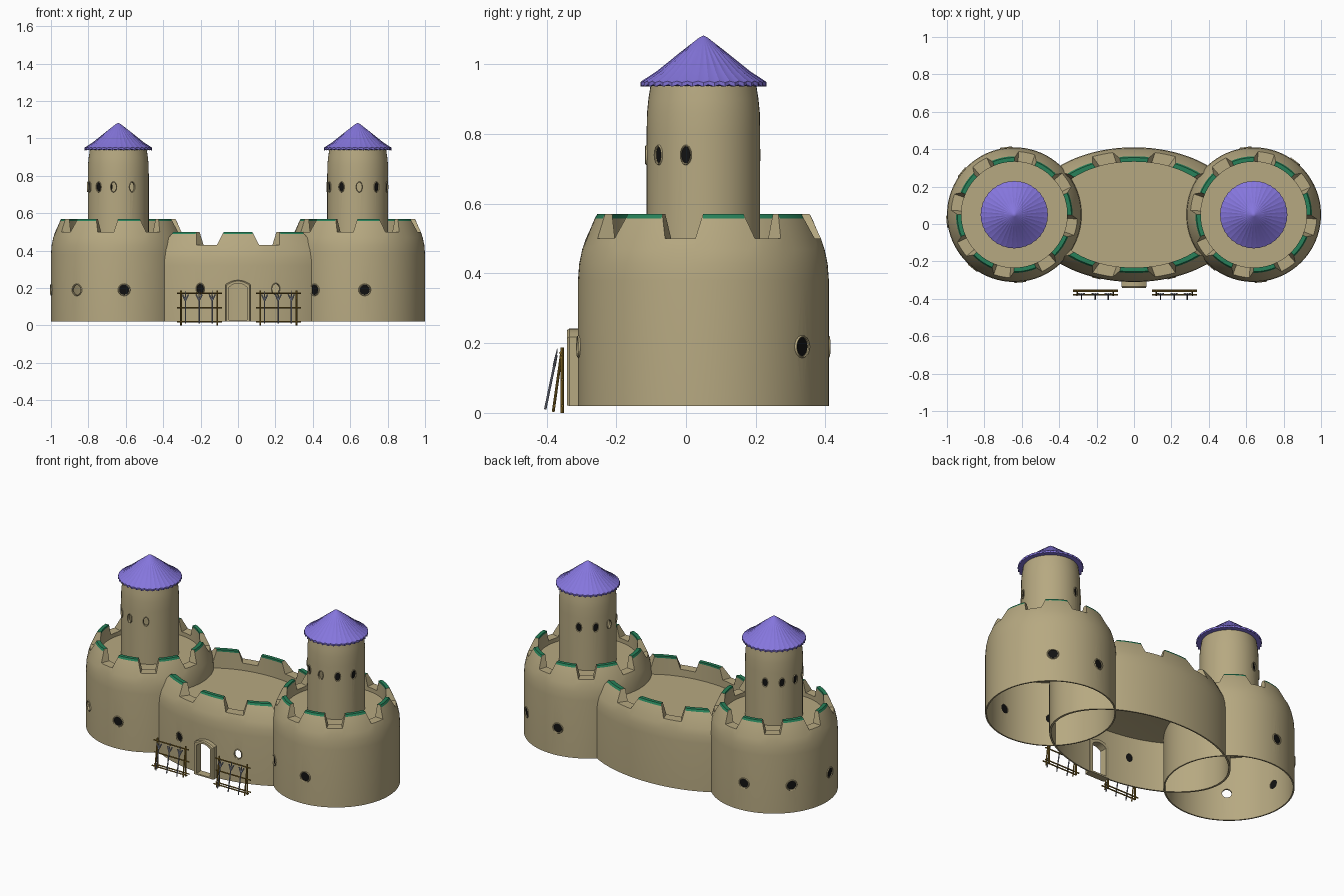
import bpy, bmesh, math
from mathutils import Matrix, Vector

if "Cube" in bpy.data.objects:
    bpy.data.objects.remove(bpy.data.objects["Cube"])

def material(name, rgb):
    m = bpy.data.materials.new(name)
    m.diffuse_color = (*rgb, 1)
    m.use_nodes = True
    m.node_tree.nodes["Principled BSDF"].inputs["Base Color"].default_value = m.diffuse_color
    return m

STONE = material("sand_stone", (0.47, 0.395, 0.22))
GREEN = material("green_cap", (0.02, 0.22, 0.10))
PURPLE = material("purple_roof", (0.235, 0.18, 0.72))
WOOD = material("golden_wood", (0.25, 0.15, 0.02))
STEEL = material("grey_steel", (0.27, 0.29, 0.36))
BLACK = material("black_opening", (0.006, 0.006, 0.006))

def finish(name, bm, mats, angle=35):
    bmesh.ops.remove_doubles(bm, verts=bm.verts, dist=1e-5)
    bmesh.ops.recalc_face_normals(bm, faces=bm.faces)
    me = bpy.data.meshes.new(name)
    bm.to_mesh(me)
    bm.free()
    for m in mats:
        me.materials.append(m)
    ob = bpy.data.objects.new(name, me)
    bpy.context.collection.objects.link(ob)
    if angle:
        smooth(ob, angle)
    return ob

def smooth(ob, angle=35):
    bpy.ops.object.select_all(action='DESELECT')
    ob.select_set(True)
    bpy.context.view_layer.objects.active = ob
    bpy.ops.object.shade_smooth_by_angle(angle=math.radians(angle))

def lathe(bm, n, prof, M, offset=0.0, paint=None):
    """Revolve a closed loop of (r, z); prof(i) gives the loop for column i."""
    cols = []
    for i in range(n):
        t = offset + 2 * math.pi * i / n
        cols.append([bm.verts.new(M @ Vector((r * math.cos(t), r * math.sin(t), z))) for r, z in prof(i)])
    for i in range(n):
        a, b, p = cols[i], cols[(i + 1) % n], prof(i)
        for k in range(len(a)):
            l = (k + 1) % len(a)
            if p[k][0] == 0 and p[l][0] == 0:
                continue
            f = bm.faces.new((a[k], b[k], b[l], a[l]))
            if paint:
                f.material_index = paint(i, k)

def cut(ob, bm):
    c = finish("cutter", bm, [], 0)
    mod = ob.modifiers.new("openings", 'BOOLEAN')
    mod.operation, mod.solver, mod.object = 'DIFFERENCE', 'EXACT', c
    deps = bpy.context.evaluated_depsgraph_get()
    me = bpy.data.meshes.new_from_object(ob.evaluated_get(deps))
    ob.modifiers.clear()
    ob.data = me
    bpy.data.objects.remove(c)
    smooth(ob)

# Crenellated wall with a floor inside, open underneath
def wall(name, cx, sx, merlons, offset, gap, top, floor, bend):
    n = 12 * merlons
    R, inner = 0.36, 0.283
    off = math.radians(offset)
    def raised(i):
        i %= n
        d = min(i % 12, 12 - i % 12)
        if sx > 1 and abs(math.cos(off + 2 * math.pi * i / n)) * 0.48 > 0.38:
            return False   # end merlons are swallowed by the towers
        return d <= 3
    def rad(z):
        return R - 0.055 * (max(0, z - bend) / (top - bend)) ** 2
    def prof(i):
        t = top if raised(i) else gap
        zs = [0.02, bend, bend + (gap - bend) * .4, bend + (gap - bend) * .75, t - 0.012, t]
        return [(rad(z), z) for z in zs] + [(inner, t), (inner, t - 0.012), (inner, floor), (0, floor),
                (0, floor - .008), (R - .008, floor - .06), (R - .008, 0.02)]
    def paint(i, k):
        return 1 if raised(i) and raised(i + 1) and k in (4, 5, 6) else 0
    bm = bmesh.new()
    M = Matrix.Translation((cx, 0.05, 0)) @ Matrix.Diagonal((sx, 1, 1, 1))
    lathe(bm, n, prof, M, off, paint)
    return finish(name, bm, [STONE, GREEN])

# Oval windows: a cut hole, a raised rim, and a dark plate where closed
def windows(ob, cx, a, b, z, w, h, angles, light, extra=None):
    cutter, rims, plates = extra or bmesh.new(), bmesh.new(), bmesh.new()
    for deg in angles:
        t = math.radians(deg)
        n = Vector((math.cos(t) / a, math.sin(t) / b, 0)).normalized()
        u = Vector((-n.y, n.x, 0))
        p = Vector((cx + a * math.cos(t), 0.05 + b * math.sin(t), z))
        M = Matrix((u, (0, 0, 1), n)).transposed().to_4x4()
        M = Matrix.Translation(p) @ M
        S = Matrix.Diagonal((w, h, 1, 1))
        bmesh.ops.create_cone(cutter, cap_ends=True, segments=20, radius1=1, radius2=1, depth=.1, matrix=M @ S)
        lathe(rims, 20, lambda i: [(1, -.008), (1, .002), (1.12, .004), (1.28, -.003)], M @ S)
        if deg not in light:
            bmesh.ops.create_cone(plates, cap_ends=True, segments=20, radius1=1, radius2=1, depth=.003,
                                  matrix=M @ Matrix.Translation((0, 0, -.004)) @ S)
    cut(ob, cutter)
    finish(ob.name + "_window_rims", rims, [STONE])
    finish(ob.name + "_dark_windows", plates, [BLACK])

def arch(w, z0, z1, rise):
    pts = [(-w, z0)]
    for k in range(9):
        s = -1 + k / 4
        pts.append((w * s, z1 - rise * s * s))
    return pts + [(w, z0)]

# Middle keep with its doorway
keep = wall("middle_keep", 0, 1.6, 10, 90, 0.43, 0.50, 0.385, 0.32)
door_cut = bmesh.new()
loops = [[door_cut.verts.new((x, y, z)) for x, z in arch(.047, .03, .225, .02)] for y in (-.5, -.2)]
for lp in loops:
    door_cut.faces.new(lp)
for k in range(len(loops[0])):
    l = (k + 1) % len(loops[0])
    door_cut.faces.new((loops[0][k], loops[0][l], loops[1][l], loops[1][k]))
windows(keep, 0, .576, .36, .195, .02, .026, [249.5, 290.5], [290.5], door_cut)

# Door frame
bm = bmesh.new()
outer, hole = arch(.068, .02, .242, .024), arch(.047, .03, .225, .02)
rings = [[bm.verts.new((x, y, z)) for x, z in pts]
         for pts, y in ((outer, -.295), (outer, -.335), (arch(.062, .022, .237, .023), -.342), (hole, -.342), (hole, -.295))]
for q in range(5):
    A, B = rings[q], rings[(q + 1) % 5]
    for k in range(len(A)):
        l = (k + 1) % len(A)
        bm.faces.new((A[k], A[l], B[l], B[k]))
finish("door_frame", bm, [STONE], 25)

# Two side towers, each with an upper turret and a roof
for side, cx, low, low_light, up_light in (
        ("left", -.64, [97, 141, 186, 232, 275], [232], [261, 297]),
        ("right", .64, [52, 97, 230, 276], [], [172, 273])):
    tower = wall(side + "_tower", cx, 1, 8, 11, 0.50, 0.57, 0.475, 0.38)
    windows(tower, cx, .36, .36, .19, .027, .027, low, low_light)

    shell = [(.163, .46), (.163, .80), (.162, .86), (.158, .90), (.151, .945),
             (.143, .945), (.152, .86), (.153, .80), (.153, .46)]
    bm = bmesh.new()
    lathe(bm, 48, lambda i: shell, Matrix.Translation((cx, .05, 0)))
    turret = finish(side + "_turret", bm, [STONE])
    ups = [107, 141, 172, 201, 230, 261, 297] if side == "left" else [107, 141, 172, 203, 238, 273, 308, 342]
    windows(turret, cx, .163, .163, .74, .014, .024, ups, up_light)

    def roof(i):
        e = i % 2
        return [(0, .94), (.165, .938), (.181 - .005 * e, .936 + .006 * e), (.181 - .003 * e, .948 + .004 * e),
                (.135, .977 + .003 * e), (.07, 1.03 + .002 * e), (.012, 1.077), (0, 1.083)]
    bm = bmesh.new()
    lathe(bm, 72, roof, Matrix.Translation((cx, .05, 0)))
    finish(side + "_roof", bm, [PURPLE], 20)

# Weapon racks leaning in front of the keep
def rod(bm, p, q, r, r2=None):
    p, q = Vector(p), Vector(q)
    M = Matrix.Translation((p + q) / 2) @ (q - p).to_track_quat('Z', 'Y').to_matrix().to_4x4()
    bmesh.ops.create_cone(bm, cap_ends=True, segments=8, radius1=r, radius2=r if r2 is None else r2,
                          depth=(q - p).length, matrix=M)

for side, x in (("left", -.326), ("right", .097)):
    wood, steel = bmesh.new(), bmesh.new()
    for dx in (.022, .215):
        rod(wood, (x + dx, -.355, 0), (x + dx, -.355, .187), .005)
        rod(wood, (x + dx, -.381, .003), (x + dx, -.355, .187), .004)
    for y, z in ((-.360, .172), (-.355, .095), (-.355, .02), (-.378, .02)):
        rod(wood, (x, y, z), (x + .24, y, z), .004)
    for dx in (.045, .118, .188):
        rod(steel, (x + dx, -.404, .01), (x + dx, -.378, .135), .0035)
        for s in (-1, 1):
            rod(steel, (x + dx, -.378, .132), (x + dx + s * .016, -.372, .165), .004)
        rod(steel, (x + dx, -.378, .135), (x + dx, -.369, .185), .005, .001)
    finish(side + "_weapon_rack", wood, [WOOD])
    finish(side + "_rack_spears", steel, [STEEL])
